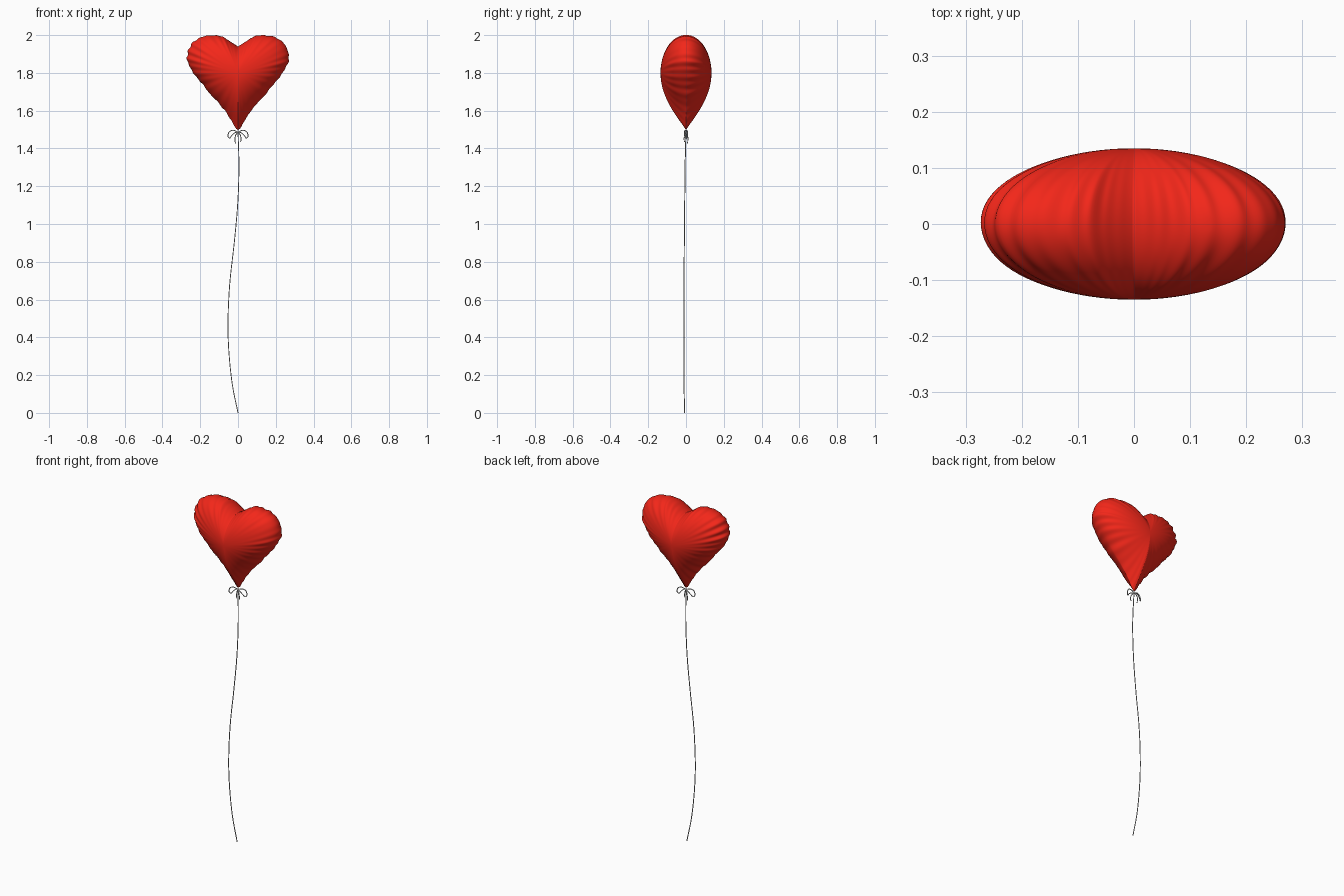
import bpy, bmesh
from math import sin, cos, pi
from mathutils import Vector

if "Cube" in bpy.data.objects:
    bpy.data.objects.remove(bpy.data.objects["Cube"])

RED = bpy.data.materials.new("balloon_red")
RED.diffuse_color = (0.9, 0.02, 0.01, 1)
RED.use_nodes = True
RED.node_tree.nodes["Principled BSDF"].inputs["Base Color"].default_value = RED.diffuse_color


def catmull(pts, steps):
    """Smooth path through pts."""
    pts = [Vector(p) for p in pts]
    ext = [pts[0] * 2 - pts[1]] + pts + [pts[-1] * 2 - pts[-2]]
    out = []
    for i in range(1, len(ext) - 2):
        a, b, c, d = ext[i - 1:i + 3]
        for k in range(steps):
            t = k / steps
            out.append(0.5 * (2 * b + (c - a) * t + (2 * a - 5 * b + 4 * c - d) * t * t
                              + (3 * b - a - 3 * c + d) * t ** 3))
    return out + [pts[-1]]


def cord(name, pts, radius):
    """Thin round string along a smooth path."""
    cu = bpy.data.curves.new(name, 'CURVE')
    cu.dimensions = '3D'
    cu.bevel_depth = radius
    cu.bevel_resolution = 1
    cu.use_fill_caps = True
    path = catmull(pts, 8)
    sp = cu.splines.new('POLY')
    sp.points.add(len(path) - 1)
    for p, co in zip(sp.points, path):
        p.co = (*co, 1)
    sp.use_smooth = True
    ob = bpy.data.objects.new(name, cu)
    bpy.context.collection.objects.link(ob)
    return ob


# Heart outline (x, z): right half from notch to tip, then mirrored
half = [(0, 1.94), (0.04, 1.965), (0.08, 1.99), (0.13, 2.0), (0.19, 1.99), (0.238, 1.962),
        (0.264, 1.915), (0.268, 1.865), (0.243, 1.81), (0.198, 1.752), (0.147, 1.688),
        (0.085, 1.62), (0.04, 1.555), (0.014, 1.51), (0, 1.497)]
right = catmull(half, 10)
outline = right + [Vector((-p.x, p.y)) for p in right[-2:0:-1]]
N, RINGS = len(outline), 22
centre = Vector((0, 1.80))

# Inflated foil heart: concentric rings puffed on both sides of the seam
bm = bmesh.new()


def wrinkle(i):
    a = 2 * pi * i / N
    return 0.55 * sin(37 * a + 1.3 * sin(3 * a)) + 0.45 * sin(23 * a + 2 * sin(5 * a) + 1)


def ring_point(i, t, side):
    p = outline[i]
    fade = min(1, abs(p.x) / 0.08)
    w = wrinkle(i) * fade
    tip = max(0, min(1, (1.78 - p.y) / 0.28))
    puff = 0.5 + 0.65 * tip ** 1.5
    h = 0.135 * max(0, 1 - t * t) ** puff
    h *= 1 + 0.10 * w * t ** 5
    q = centre + (p - centre) * t * (1 + 0.014 * w * t ** 8)
    return (q.x, side * h + 0.003 * w * t ** 12, min(q.y, 2.0))


rim = [bm.verts.new(ring_point(i, 1, 1)) for i in range(N)]
for side in (-1, 1):
    mid = bm.verts.new((0, side * 0.135, centre.y))
    prev = None
    for r in range(1, RINGS + 1):
        t = sin(pi / 2 * r / RINGS)
        ring = rim if r == RINGS else [bm.verts.new(ring_point(i, t, side)) for i in range(N)]
        for i in range(N):
            j = (i + 1) % N
            if prev is None:
                bm.faces.new((mid, ring[i], ring[j]))
            else:
                bm.faces.new((prev[i], ring[i], ring[j], prev[j]))
        prev = ring
bmesh.ops.recalc_face_normals(bm, faces=bm.faces)
me = bpy.data.meshes.new("heart_balloon")
bm.to_mesh(me)
bm.free()
me.materials.append(RED)
me.shade_smooth()
bpy.context.collection.objects.link(bpy.data.objects.new("heart_balloon", me))

# Long hanging string
cord("string", [(0, -0.008, 0), (-0.03, -0.01, 0.15), (-0.048, -0.011, 0.32), (-0.053, -0.011, 0.48),
                (-0.044, -0.01, 0.68), (-0.02, -0.009, 0.9), (-0.002, -0.007, 1.1),
                (0.005, -0.005, 1.3), (0, 0, 1.49)], 0.0025)

# Bow: a loop and a loose tail on each side of the knot
for s, label in ((-1, "left"), (1, "right")):
    cord("bow_loop_" + label, [(0, 0, 1.487), (s * 0.025, s * 0.004, 1.496), (s * 0.046, s * 0.008, 1.488),
                               (s * 0.053, s * 0.008, 1.466), (s * 0.044, s * 0.002, 1.455),
                               (s * 0.034, -s * 0.004, 1.468), (s * 0.018, -s * 0.006, 1.482),
                               (0, 0, 1.487)], 0.0025)
    cord("bow_tail_" + label, [(0, 0, 1.487), (s * 0.012, -s * 0.008, 1.47),
                               (s * 0.016, -s * 0.01, 1.45),
                               (s * 0.014, -s * 0.008, 1.427 if s < 0 else 1.435)], 0.0025)

# Knot at the neck
bpy.ops.mesh.primitive_uv_sphere_add(segments=12, ring_count=8, radius=0.007, location=(0, 0, 1.488))
bpy.context.object.name = "knot"
bpy.ops.object.shade_smooth()
